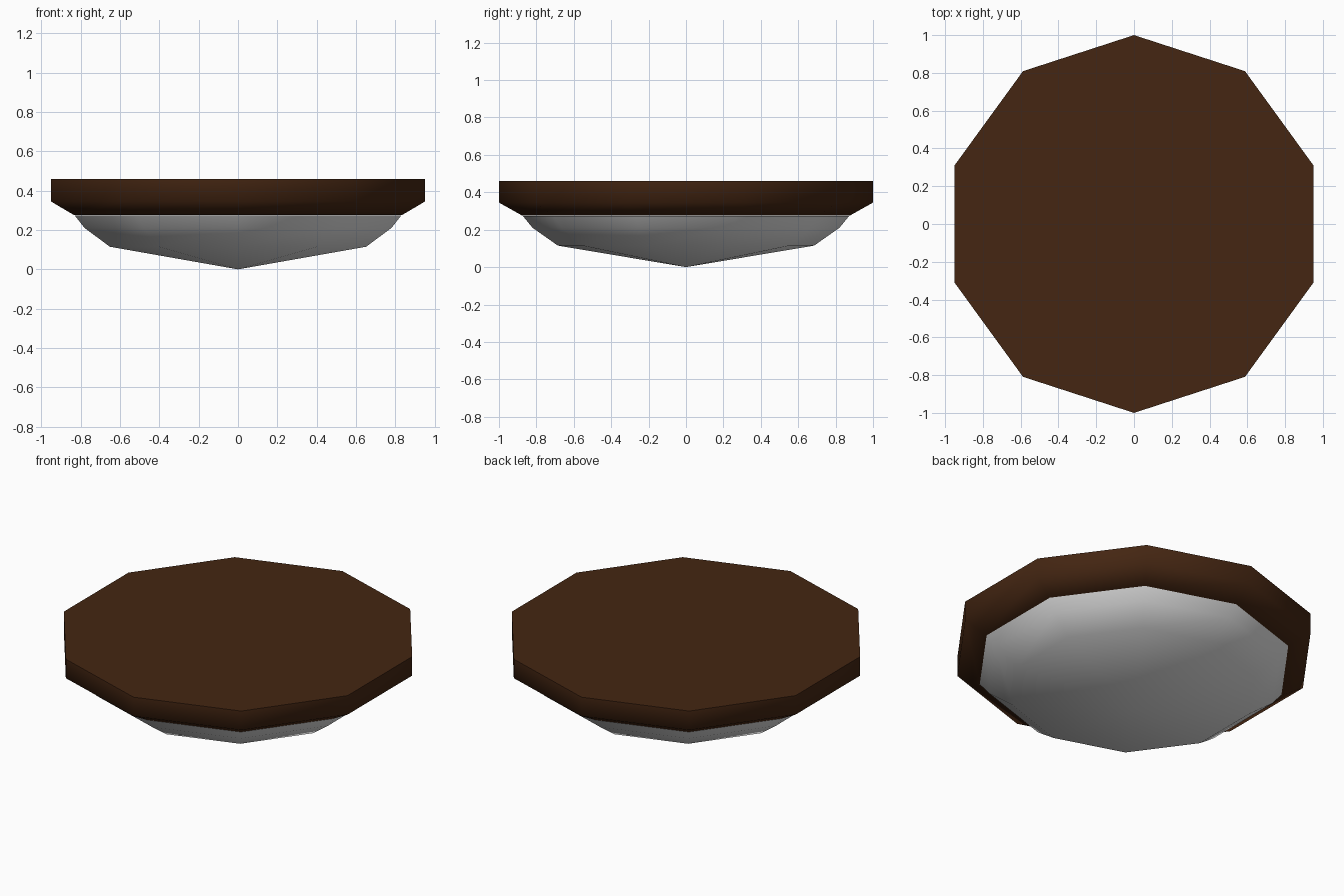
import bpy, bmesh, math

if "Cube" in bpy.data.objects:
    bpy.data.objects.remove(bpy.data.objects["Cube"])

SIDES = 10


def material(name, rgb):
    m = bpy.data.materials.new(name)
    m.diffuse_color = (*rgb, 1.0)
    m.use_nodes = True
    m.node_tree.nodes["Principled BSDF"].inputs["Base Color"].default_value = m.diffuse_color
    return m


def lathe(name, profile, mat):
    """Ten-sided turned part from (radius, z) points, bottom to top."""
    bm = bmesh.new()
    rings = []
    for r, z in profile:
        if r == 0:
            rings.append([bm.verts.new((0, 0, z))] * SIDES)
            continue
        angles = [math.pi / 2 + 2 * math.pi * i / SIDES for i in range(SIDES)]
        rings.append([bm.verts.new((r * math.cos(a), r * math.sin(a), z)) for a in angles])
    for lo, hi in zip(rings, rings[1:]):
        for i in range(SIDES):
            j = (i + 1) % SIDES
            corners = list(dict.fromkeys((lo[i], lo[j], hi[j], hi[i])))
            bm.faces.new(corners)
    # flat caps on open ends
    if profile[0][0]:
        bm.faces.new(rings[0][::-1])
    bm.faces.new(rings[-1])
    bmesh.ops.recalc_face_normals(bm, faces=bm.faces[:])
    mesh = bpy.data.meshes.new(name)
    bm.to_mesh(mesh)
    bm.free()
    mesh.materials.append(mat)
    ob = bpy.data.objects.new(name, mesh)
    bpy.context.collection.objects.link(ob)
    bpy.ops.object.select_all(action='DESELECT')
    ob.select_set(True)
    bpy.context.view_layer.objects.active = ob
    bpy.ops.object.shade_smooth_by_angle(angle=math.radians(62))
    return ob


wood = material("dark brown wood", (0.058, 0.019, 0.006))
glass = material("pale glass", (0.8, 0.8, 0.8))

# wooden ceiling plate with bevelled lower rim
lathe("ceiling_plate", [(0.875, 0.275), (1.0, 0.345), (1.0, 0.46)], wood)

# shallow glass bowl tapering to a point
lathe("glass_shade", [(0, 0), (0.685, 0.115), (0.82, 0.21), (0.873, 0.274)], glass)
